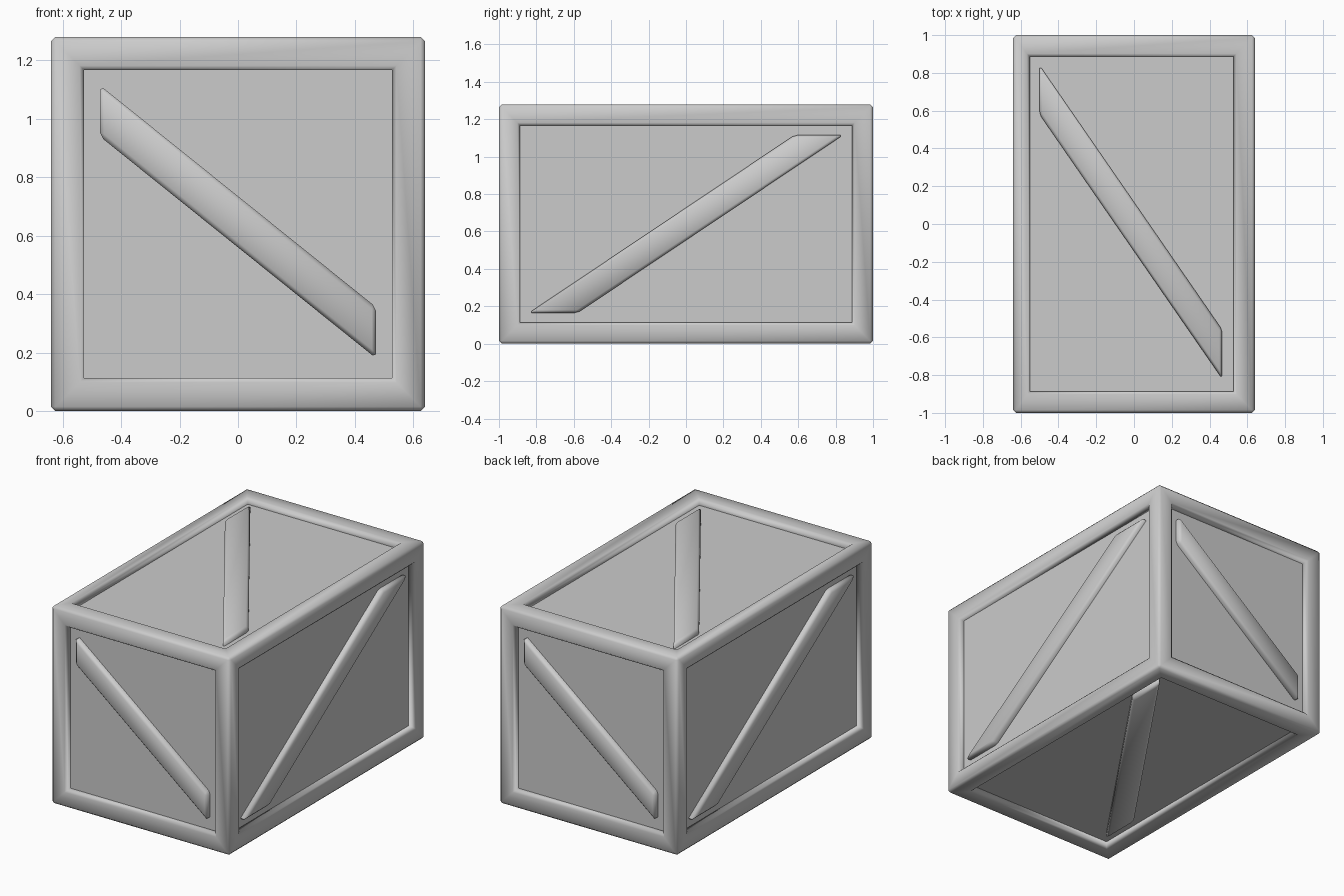
import bpy, bmesh
from math import pi
from mathutils import Matrix, Vector

W, L, H = 1.28, 2.0, 1.28        # outer size
RIM, DEPTH, SOFT = 0.16, 0.04, 0.015

cube = bpy.data.objects.get("Cube")
if cube:
    bpy.data.objects.remove(cube, do_unlink=True)

grey = bpy.data.materials.new("plain_grey")
grey.use_nodes = True
colour = (0.6, 0.6, 0.6, 1)
grey.diffuse_color = colour
grey.node_tree.nodes["Principled BSDF"].inputs["Base Color"].default_value = colour


def add_object(name, bm, smooth):
    bmesh.ops.recalc_face_normals(bm, faces=bm.faces)
    mesh = bpy.data.meshes.new(name)
    bm.to_mesh(mesh)
    bm.free()
    mesh.materials.append(grey)
    for p in mesh.polygons:
        p.use_smooth = smooth
    obj = bpy.data.objects.new(name, mesh)
    bpy.context.collection.objects.link(obj)
    return obj


# Frame: a box with a recessed opening on each of its six sides
bm = bmesh.new()
bmesh.ops.create_cube(bm, size=1)
bmesh.ops.scale(bm, vec=(W, L, H), verts=bm.verts)
openings = list(bm.faces)
outer_edges = list(bm.edges)
bmesh.ops.inset_individual(bm, faces=openings, thickness=RIM)
for f in openings:
    if f.normal.z > 0.9:         # the top opening is a little wider on one side
        for v in f.verts:
            if v.co.x < 0:
                v.co.x -= 0.025
rim_edges = [e for f in openings for e in f.edges]
walls = bmesh.ops.extrude_discrete_faces(bm, faces=openings)["faces"]
for f in walls:
    f.normal_update()
    bmesh.ops.translate(bm, vec=-f.normal * DEPTH, verts=f.verts)

# Panels: the floors of the openings, split off as flat plates
panels = bmesh.new()
for f in walls:
    panels.faces.new([panels.verts.new(v.co + Vector((0, 0, H / 2))) for v in f.verts])
bmesh.ops.delete(bm, geom=walls, context='FACES_ONLY')
rim_edges = [e for e in rim_edges if e.is_valid]
bmesh.ops.bevel(bm, geom=outer_edges + rim_edges, offset=SOFT, segments=1,
                profile=0.5, affect='EDGES')
bmesh.ops.translate(bm, vec=(0, 0, H / 2), verts=bm.verts)
add_object("frame", bm, True)
add_object("panels", panels, False)


def brace(name, outline, u, v, n, offset, turn):
    """Diagonal bar: outline in the side's own axes, raised along its normal."""
    u, v, n = Vector(u), Vector(v), Vector(n)
    bm = bmesh.new()
    low = [bm.verts.new(u * a + v * b + n * (offset - 0.08)) for a, b in outline]
    face = bm.faces.new(low)
    top = bmesh.ops.extrude_face_region(bm, geom=[face])["geom"]
    bmesh.ops.translate(bm, vec=n * 0.077,
                        verts=[g for g in top if isinstance(g, bmesh.types.BMVert)])
    bmesh.ops.recalc_face_normals(bm, faces=bm.faces)
    bmesh.ops.bevel(bm, geom=list(bm.edges), offset=SOFT, segments=1,
                    profile=0.5, affect='EDGES')
    bmesh.ops.transform(bm, matrix=Matrix.Translation((0, 0, H / 2)) @ turn, verts=bm.verts)
    add_object(name, bm, True)


def diagonal(x0, y0, x1, y1, dx, dy):
    return [(x0, y0), (x0 + dx, y0 + dy), (x1, y1), (x1 - dx, y1 - dy)]


# Braces: one design per direction, turned half round for the opposite side
X, Y, Z = (1, 0, 0), (0, 1, 0), (0, 0, 1)
stay = Matrix.Identity(4)
spin = Matrix.Rotation(pi, 4, 'Z')
flip = Matrix.Rotation(pi, 4, 'Y')
end = diagonal(-0.473, 0.475, 0.473, -0.46, 0, -0.175)
side = diagonal(-0.84, -0.475, 0.84, 0.475, 0.26, 0)
lid = diagonal(-0.5, 0.84, 0.467, -0.82, 0, -0.26)
for name, shape, u, v, n, offset, turn in (
        ("front_brace", end, X, Z, (0, -1, 0), L / 2, stay),
        ("back_brace", end, X, Z, (0, -1, 0), L / 2, spin),
        ("left_brace", side, Y, Z, X, W / 2, stay),
        ("right_brace", side, Y, Z, X, W / 2, spin),
        ("top_brace", lid, X, Y, Z, H / 2, stay),
        ("bottom_brace", lid, X, Y, Z, H / 2, flip)):
    brace(name, shape, u, v, n, offset, turn)
